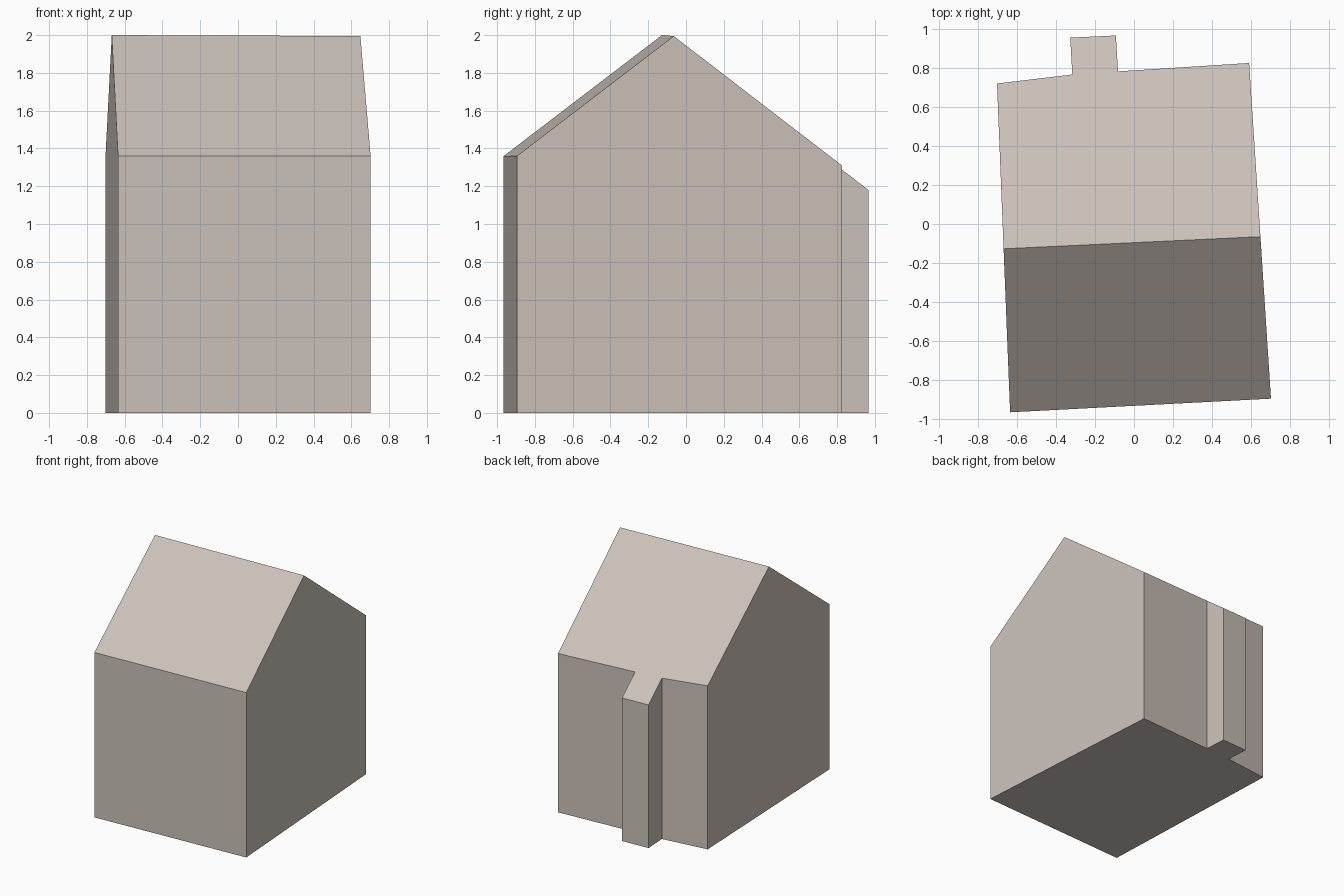
import bpy
import bmesh
from mathutils import Vector

if "Cube" in bpy.data.objects:
    bpy.data.objects.remove(bpy.data.objects["Cube"])

# Single plain stone colour
stone = bpy.data.materials.new("warm grey stone")
stone.diffuse_color = (0.60, 0.535, 0.49, 1.0)
stone.use_nodes = True
stone.node_tree.nodes["Principled BSDF"].inputs["Base Color"].default_value = stone.diffuse_color

# Footprint, anticlockwise, with the small projection on the back wall
footprint = [(-0.635, -0.965), (0.702, -0.895), (0.59, 0.825), (-0.082, 0.782),
             (-0.093, 0.966), (-0.327, 0.955), (-0.316, 0.766), (-0.702, 0.72)]

# Ridge ends, and one low point on each roof slope
ridge_a, ridge_b = Vector((-0.668, -0.127, 2.0)), Vector((0.647, -0.065, 1.995))
slopes = [Vector((-0.093, 0.966, 1.18)), Vector((0.035, -0.93, 1.36))]

# Walls: footprint extruded well above the roof
bm = bmesh.new()
base = bm.faces.new([bm.verts.new((x, y, 0)) for x, y in footprint])
top = bmesh.ops.extrude_face_region(bm, geom=[base], use_keep_orig=True)
bmesh.ops.translate(bm, vec=(0, 0, 4),
                    verts=[v for v in top["geom"] if isinstance(v, bmesh.types.BMVert)])

# Roof: trim the walls with each slope plane and close the cut
for low in slopes:
    normal = (ridge_b - ridge_a).cross(low - ridge_a).normalized()
    if normal.z < 0:
        normal.negate()
    bmesh.ops.bisect_plane(bm, geom=bm.verts[:] + bm.edges[:] + bm.faces[:],
                           plane_co=ridge_a, plane_no=normal, clear_outer=True)
    bmesh.ops.holes_fill(bm, edges=[e for e in bm.edges if e.is_boundary], sides=0)

bmesh.ops.recalc_face_normals(bm, faces=bm.faces[:])
mesh = bpy.data.meshes.new("gabled_house")
bm.to_mesh(mesh)
bm.free()
mesh.materials.append(stone)
house = bpy.data.objects.new("gabled_house", mesh)
bpy.context.collection.objects.link(house)
